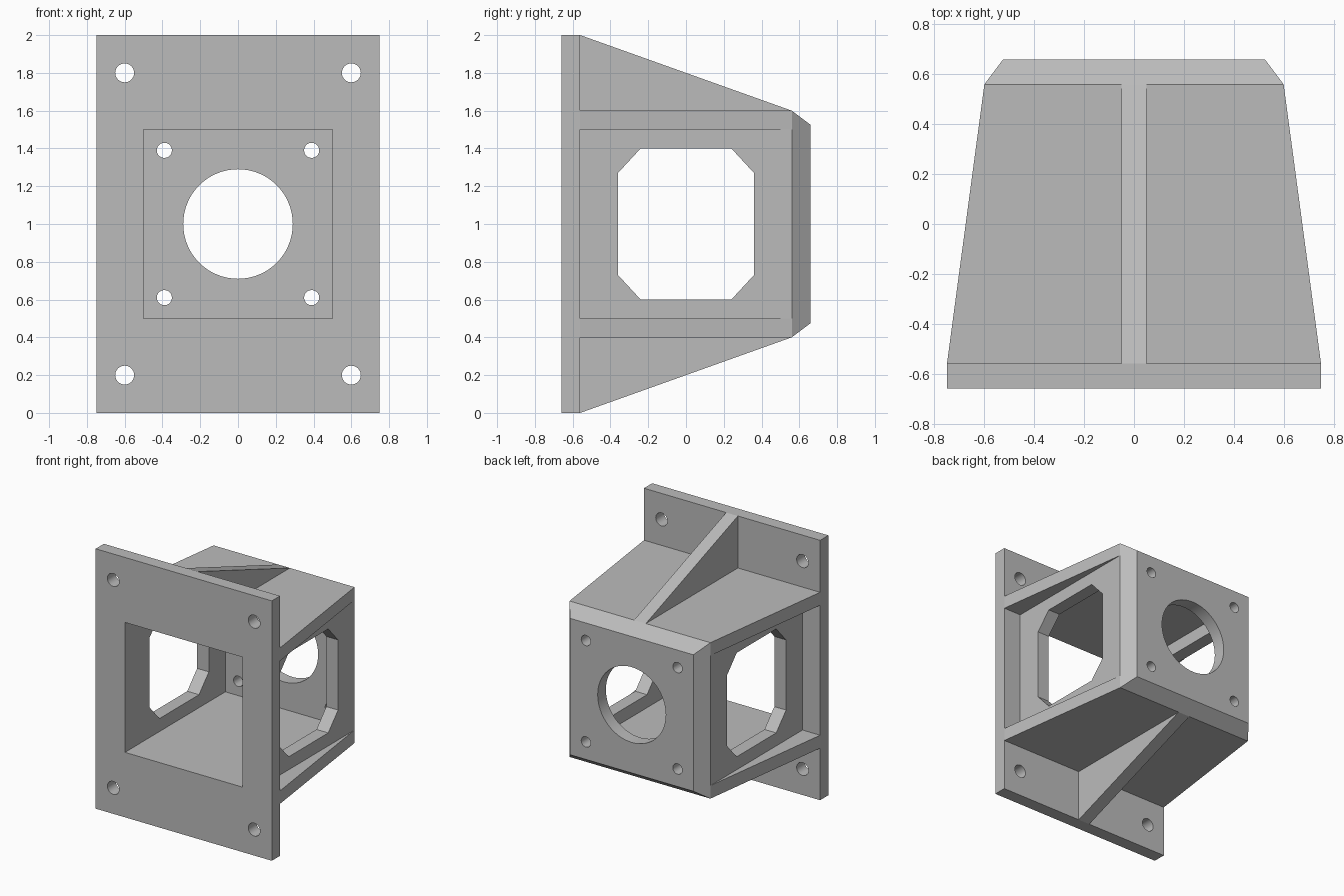
import bpy, bmesh
from math import cos, sin, pi, radians
from mathutils import Vector

old = bpy.data.objects.get("Cube")
if old:
    bpy.data.objects.remove(old, do_unlink=True)

grey = bpy.data.materials.new("plain grey")
grey.use_nodes = True
colour = (0.5, 0.5, 0.5, 1)
grey.diffuse_color = colour
grey.node_tree.nodes["Principled BSDF"].inputs["Base Color"].default_value = colour

# Outline planes: where the outline's two coordinates and the depth go
PLANES = {
    "x": lambda u, v, d: Vector((d, u, v)),
    "y": lambda u, v, d: Vector((u, d, v)),
    "z": lambda u, v, d: Vector((u, v, d)),
}


def loft(name, axis, near, d0, far, d1):
    """Solid between two matching outlines across the given axis."""
    place = PLANES[axis]
    bm = bmesh.new()
    a = [bm.verts.new(place(u, v, d0)) for u, v in near]
    b = [bm.verts.new(place(u, v, d1)) for u, v in far]
    bm.faces.new(a)
    bm.faces.new(b)
    n = len(a)
    for i in range(n):
        j = (i + 1) % n
        bm.faces.new((a[i], a[j], b[j], b[i]))
    bmesh.ops.recalc_face_normals(bm, faces=bm.faces)
    mesh = bpy.data.meshes.new(name)
    bm.to_mesh(mesh)
    bm.free()
    mesh.materials.append(grey)
    ob = bpy.data.objects.new(name, mesh)
    bpy.context.collection.objects.link(ob)
    return ob


def prism(name, axis, outline, d0, d1):
    return loft(name, axis, outline, d0, outline, d1)


def rect(hw, hh, v=1.0):
    return [(-hw, v - hh), (hw, v - hh), (hw, v + hh), (-hw, v + hh)]


def circle(u, v, r, n=48):
    return [(u + r * cos(2 * pi * i / n), v + r * sin(2 * pi * i / n)) for i in range(n)]


def cut(ob, axis, outlines, d0, d1):
    """Cut through-holes, then drop the cutters."""
    bpy.context.view_layer.objects.active = ob
    for outline in outlines:
        cutter = prism("hole_cutter", axis, outline, d0, d1)
        cutter.hide_render = True
        mod = ob.modifiers.new("hole", "BOOLEAN")
        mod.operation = "DIFFERENCE"
        mod.solver = "EXACT"
        mod.object = cutter
        bpy.ops.object.modifier_apply(modifier=mod.name)
        bpy.data.objects.remove(cutter, do_unlink=True)


BACK, INNER, END = -0.66, -0.56, 0.56   # plate front, plate rear, end of walls
TIP = 0.66
corners = [(sx, sz) for sx in (-1, 1) for sz in (-1, 1)]

# Mounting plate with square opening and four bolt holes
plate = prism("mounting_plate", "y", rect(0.75, 1), BACK, INNER)
cut(plate, "y", [rect(0.5, 0.5)] + [circle(0.6 * sx, 1 + 0.8 * sz, 0.05, 32)
                                    for sx, sz in corners], -0.8, -0.4)

# Chamfered end plate with bore and four screw holes
end = loft("end_plate", "y", rect(0.6, 0.6), END, rect(0.525, 0.525), TIP)
cut(end, "y", [circle(0, 1, 0.29, 64)] + [circle(0.39 * sx, 1 + 0.39 * sz, 0.04, 32)
                                          for sx, sz in corners], 0.4, 0.8)

# Side walls with clipped-corner windows
window = [(-0.24, 0.6), (0.24, 0.6), (0.36, 0.73), (0.36, 1.27),
          (0.24, 1.4), (-0.24, 1.4), (-0.36, 1.27), (-0.36, 0.73)]
for side, s in (("left", 1), ("right", -1)):
    wall = prism(side + "_wall", "x", rect(END, 0.5), 0.5 * s, 0.6 * s)
    cut(wall, "x", [window], 0.3 * s, 0.8 * s)

# Tapered top and bottom flanges, each with a triangular rib
taper = [(-0.75, INNER), (0.75, INNER), (0.6, END), (-0.6, END)]
for level, s in (("top", 1), ("bottom", -1)):
    prism(level + "_flange", "z", taper, 1 + 0.5 * s, 1 + 0.6 * s)
    rib = [(INNER, 1 + 0.6 * s), (INNER, 1 + s), (END, 1 + 0.6 * s)]
    prism(level + "_rib", "x", rib, -0.05, 0.05)

# Smooth the round holes while keeping edges sharp
bpy.ops.object.select_all(action="DESELECT")
for ob in (plate, end):
    ob.select_set(True)
bpy.context.view_layer.objects.active = plate
bpy.ops.object.shade_smooth_by_angle(angle=radians(30))
